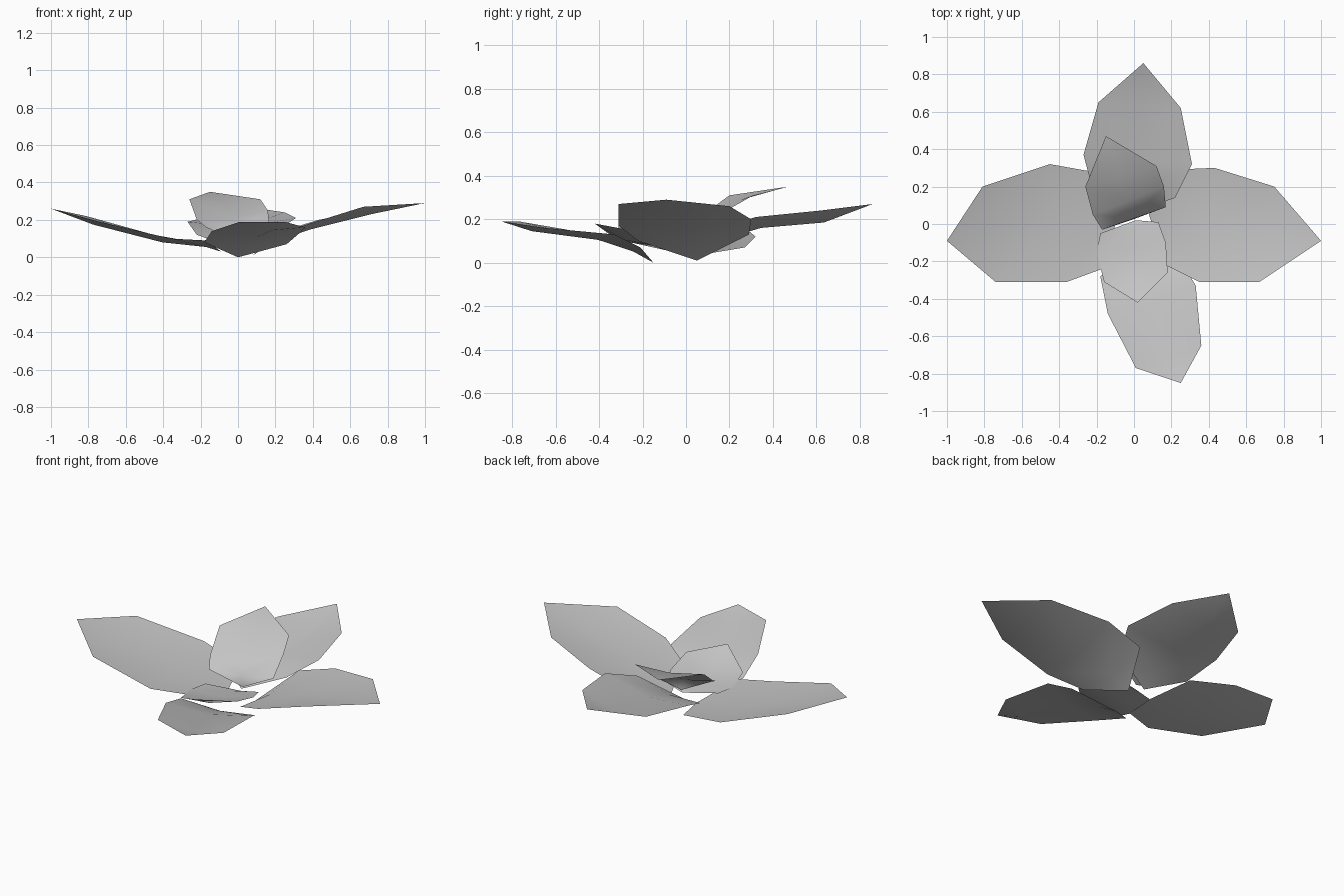
import bpy
import bmesh
from mathutils import Vector

# Remove the default object only
cube = bpy.data.objects.get("Cube")
if cube:
    bpy.data.objects.remove(cube, do_unlink=True)

# One plain leaf colour
leaf_grey = bpy.data.materials.new("leaf_grey")
leaf_grey.use_nodes = True
colour = (0.55, 0.55, 0.55, 1.0)
leaf_grey.diffuse_color = colour
shader = next(n for n in leaf_grey.node_tree.nodes if n.type == 'BSDF_PRINCIPLED')
shader.inputs["Base Color"].default_value = colour


def make_leaf(name, base, tip, first_side, second_side, fold):
    """Loft a thin cupped leaf: two edges, and a midrib sunk between them."""
    bm = bmesh.new()

    def add(point):
        return bm.verts.new(Vector(point))

    base_vert, tip_vert = add(base), add(tip)
    edge_a = [add(p) for p in first_side]
    edge_b = [add(p) for p in second_side]
    rib = [add((a.co + b.co) / 2 - Vector((0, 0, fold)))
           for a, b in zip(edge_a, edge_b)]

    # The innermost rib point must not sink under the line from the base
    rib[0].co.z = max(rib[0].co.z, (base_vert.co.z + rib[1].co.z) / 2)

    for edge in (edge_a, edge_b):
        bm.faces.new((base_vert, rib[0], edge[0]))
        for i in range(len(rib) - 1):
            bm.faces.new((rib[i], rib[i + 1], edge[i + 1], edge[i]))
        bm.faces.new((rib[-1], tip_vert, edge[-1]))

    # Every face looks upward
    bm.normal_update()
    for face in bm.faces:
        if face.normal.z < 0:
            face.normal_flip()
        face.smooth = True

    mesh = bpy.data.meshes.new(name)
    bm.to_mesh(mesh)
    bm.free()
    mesh.materials.append(leaf_grey)
    leaf = bpy.data.objects.new(name, mesh)
    bpy.context.scene.collection.objects.link(leaf)
    return leaf


# Four large outer leaves; the sides run from base to tip
make_leaf("left_leaf", base=(0.08, 0.05, 0.01), tip=(1, -0.09, 0.29),
          first_side=[(0.2, 0.29, 0.13), (0.43, 0.3, 0.2), (0.75, 0.2, 0.26)],
          second_side=[(0.17, -0.22, 0.1), (0.35, -0.31, 0.17), (0.67, -0.31, 0.27)],
          fold=0.035)

make_leaf("right_leaf", base=(-0.09, 0.03, 0.03), tip=(-1, -0.09, 0.26),
          first_side=[(-0.17, 0.27, 0.07), (-0.45, 0.32, 0.12), (-0.81, 0.2, 0.22)],
          second_side=[(-0.17, -0.24, 0.09), (-0.36, -0.31, 0.1), (-0.74, -0.31, 0.19)],
          fold=0.03)

make_leaf("front_leaf", base=(0, -0.15, 0), tip=(0.25, -0.85, 0.19),
          first_side=[(0.26, -0.21, 0.07), (0.33, -0.33, 0.13), (0.36, -0.65, 0.16)],
          second_side=[(-0.18, -0.28, 0.08), (-0.14, -0.48, 0.14), (0.01, -0.77, 0.19)],
          fold=0.03)

make_leaf("back_leaf", base=(-0.02, 0.06, 0.05), tip=(0.05, 0.86, 0.27),
          first_side=[(0.22, 0.14, 0.15), (0.31, 0.32, 0.21), (0.25, 0.62, 0.24)],
          second_side=[(-0.22, 0.18, 0.12), (-0.27, 0.37, 0.19), (-0.19, 0.65, 0.21)],
          fold=0.04)

# Two small inner leaves
make_leaf("inner_back_leaf", base=(0.01, 0.03, 0.08), tip=(-0.15, 0.47, 0.35),
          first_side=[(0.17, 0.09, 0.15), (0.16, 0.2, 0.25), (0.12, 0.31, 0.31)],
          second_side=[(-0.17, -0.03, 0.16), (-0.22, 0.05, 0.2), (-0.26, 0.2, 0.31)],
          fold=0.02)

make_leaf("inner_front_leaf", base=(0.01, 0.02, 0.06), tip=(0.02, -0.42, 0.18),
          first_side=[(0.13, 0.01, 0.09), (0.17, -0.1, 0.11), (0.18, -0.26, 0.15)],
          second_side=[(-0.18, -0.05, 0.08), (-0.2, -0.15, 0.08), (-0.16, -0.31, 0.1)],
          fold=0.02)
